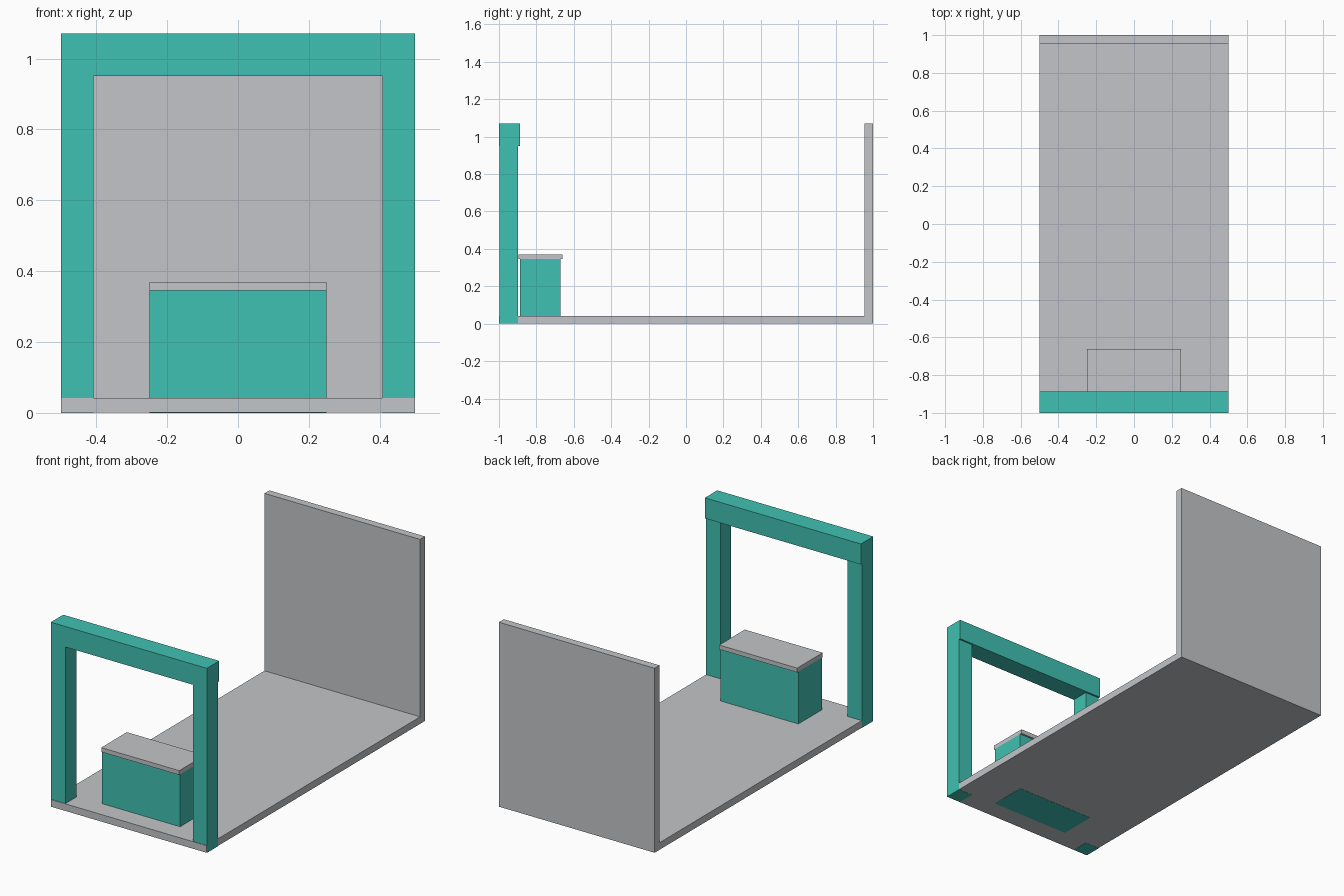
import bpy
import bmesh

if "Cube" in bpy.data.objects:
    bpy.data.objects.remove(bpy.data.objects["Cube"])


def material(name, color):
    m = bpy.data.materials.new(name)
    m.diffuse_color = (*color, 1)
    m.use_nodes = True
    m.node_tree.nodes["Principled BSDF"].inputs["Base Color"].default_value = m.diffuse_color
    return m


teal = material("teal", (0.051, 0.533, 0.445))
grey = material("light grey", (0.54, 0.56, 0.58))


def finish(name, bm, mat):
    bmesh.ops.recalc_face_normals(bm, faces=bm.faces)
    mesh = bpy.data.meshes.new(name)
    bm.to_mesh(mesh)
    bm.free()
    mesh.materials.append(mat)
    obj = bpy.data.objects.new(name, mesh)
    bpy.context.collection.objects.link(obj)
    return obj


def box(name, x, y, z, mat):
    """Box from (min, max) pairs on each axis."""
    bm = bmesh.new()
    bmesh.ops.create_cube(bm, size=1)
    for v in bm.verts:
        v.co = [r[0] if c < 0 else r[1] for c, r in zip(v.co, (x, y, z))]
    return finish(name, bm, mat)


# Floor and back wall: one L-shaped profile extruded across the width.
# It sits a hair inside the posts and chest so their teal shows on shared planes.
bm = bmesh.new()
profile = [(-1, 0.001), (1, 0.001), (1, 1.07), (0.955, 1.07), (0.955, 0.042), (-1, 0.042)]
face = bm.faces.new([bm.verts.new((-0.499, y, z)) for y, z in profile])
ext = bmesh.ops.extrude_face_region(bm, geom=[face])
new_verts = [g for g in ext["geom"] if isinstance(g, bmesh.types.BMVert)]
bmesh.ops.translate(bm, verts=new_verts, vec=(0.998, 0, 0))
finish("floor_and_back_wall", bm, grey)

# Front gate: two posts and a crossbeam
for side, x in (("left", (-0.5, -0.408)), ("right", (0.408, 0.5))):
    box(side + "_gate_post", x, (-0.997, -0.897), (0, 0.951), teal)
box("gate_beam", (-0.5, 0.5), (-1, -0.887), (0.951, 1.07), teal)

# Counter behind the gate, with an overhanging top
box("counter_body", (-0.25, 0.25), (-0.887, -0.672), (0, 0.345), teal)
box("counter_top", (-0.25, 0.25), (-0.895, -0.661), (0.345, 0.37), grey)
